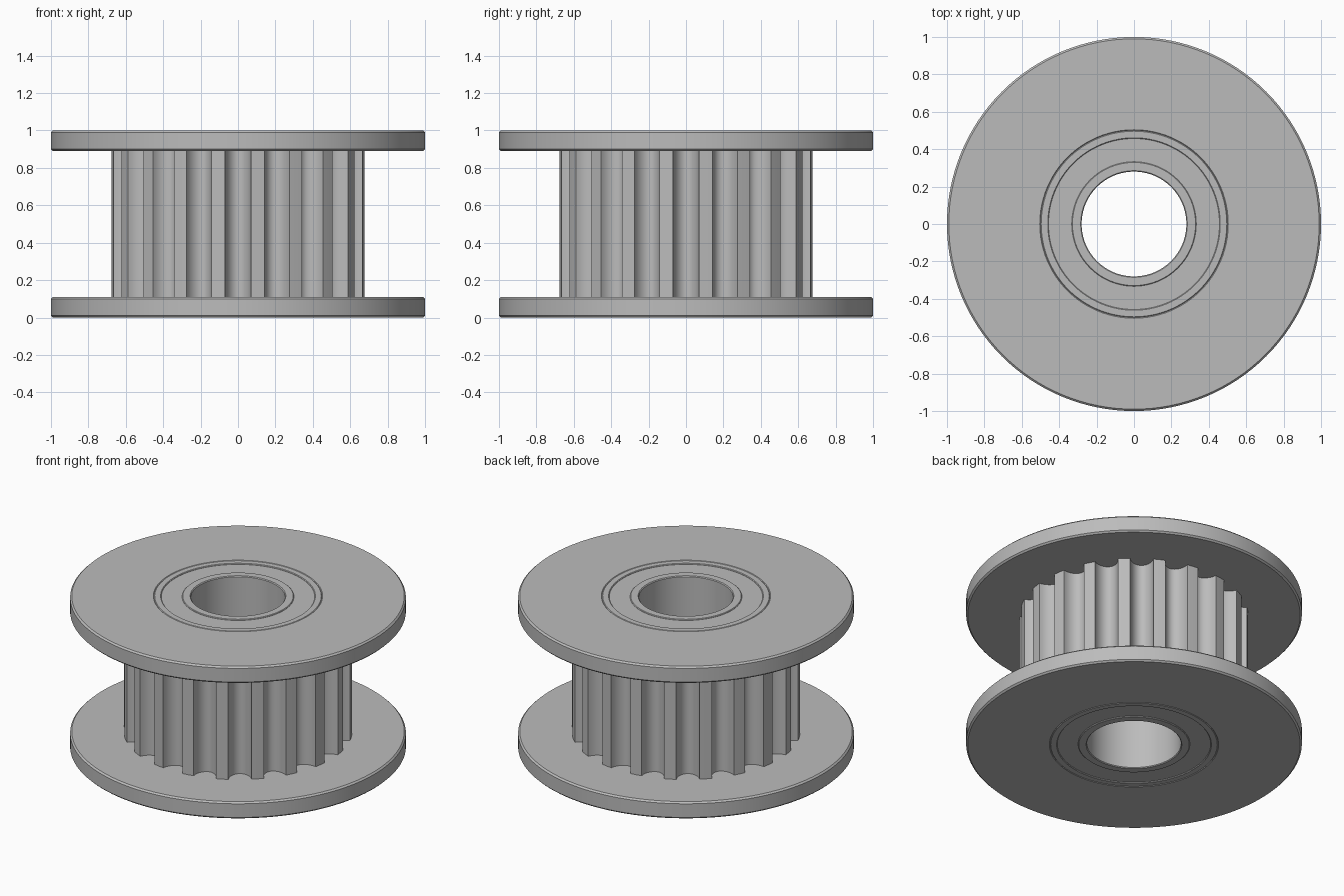
import bpy, bmesh
from math import sin, cos, pi, radians

cube = bpy.data.objects.get("Cube")
if cube:
    bpy.data.objects.remove(cube)

TEETH = 20
HEIGHT = 1.0
FLANGE = 0.11
TOOTH_R = 0.68
BEARING_R = 0.5

steel = bpy.data.materials.new("grey_metal")
grey = (0.5, 0.5, 0.5, 1)
steel.use_nodes = True
steel.diffuse_color = grey
steel.node_tree.nodes["Principled BSDF"].inputs["Base Color"].default_value = grey


def finish(bm, name):
    bmesh.ops.recalc_face_normals(bm, faces=bm.faces)
    mesh = bpy.data.meshes.new(name)
    bm.to_mesh(mesh)
    bm.free()
    mesh.materials.append(steel)
    obj = bpy.data.objects.new(name, mesh)
    bpy.context.collection.objects.link(obj)
    bpy.ops.object.select_all(action="DESELECT")
    obj.select_set(True)
    bpy.context.view_layer.objects.active = obj
    bpy.ops.object.shade_smooth_by_angle(angle=radians(30))
    return obj


def ring(name, inner, outer, z0, z1, inner_cut, outer_cut, segments=128):
    """Turned ring with chamfered inner and outer rims."""
    a, b = inner_cut, outer_cut
    profile = [(inner, z0 + a), (inner + a, z0), (outer - b, z0), (outer, z0 + b),
               (outer, z1 - b), (outer - b, z1), (inner + a, z1), (inner, z1 - a)]
    bm = bmesh.new()
    loops = []
    for i in range(segments):
        t = 2 * pi * i / segments
        loops.append([bm.verts.new((r * cos(t), r * sin(t), z)) for r, z in profile])
    for i, here in enumerate(loops):
        there = loops[(i + 1) % segments]
        for k in range(len(profile)):
            n = (k + 1) % len(profile)
            bm.faces.new((here[k], there[k], there[n], here[n]))
    return finish(bm, name)


def toothed_body():
    """Belt teeth: rounded grooves cut into a cylinder wall around the bearing."""
    half, depth, steps = radians(5.9), 0.085, 12
    outline = []
    for i in range(TEETH):
        middle = 2 * pi * i / TEETH
        for k in range(steps + 1):
            u = -cos(pi * k / steps)
            r = TOOTH_R - depth * sin(pi * k / steps)
            outline.append((r, middle + half * u))
        outline.append((TOOTH_R, middle + pi / TEETH))
    bm = bmesh.new()
    columns = []
    for r, t in outline:
        corners = [(r, FLANGE), (r, HEIGHT - FLANGE),
                   (BEARING_R, HEIGHT - FLANGE), (BEARING_R, FLANGE)]
        columns.append([bm.verts.new((q * cos(t), q * sin(t), z)) for q, z in corners])
    for i, here in enumerate(columns):
        there = columns[(i + 1) % len(columns)]
        for k in range(4):
            n = (k + 1) % 4
            bm.faces.new((here[k], there[k], there[n], here[n]))
    return finish(bm, "toothed_body")


# Toothed drum between two flanges
toothed_body()
ring("bottom_flange", BEARING_R, 1.0, 0, FLANGE, 0.004, 0.01)
ring("top_flange", BEARING_R, 1.0, HEIGHT - FLANGE, HEIGHT, 0.004, 0.01)

# Bearing: outer race, shield and inner race around the bore
ring("outer_race", 0.457, BEARING_R, 0, HEIGHT, 0.004, 0.004)
ring("bearing_shield", 0.333, 0.457, 0.006, HEIGHT - 0.006, 0, 0)
ring("inner_race", 0.28, 0.333, 0, HEIGHT, 0.005, 0.004)
